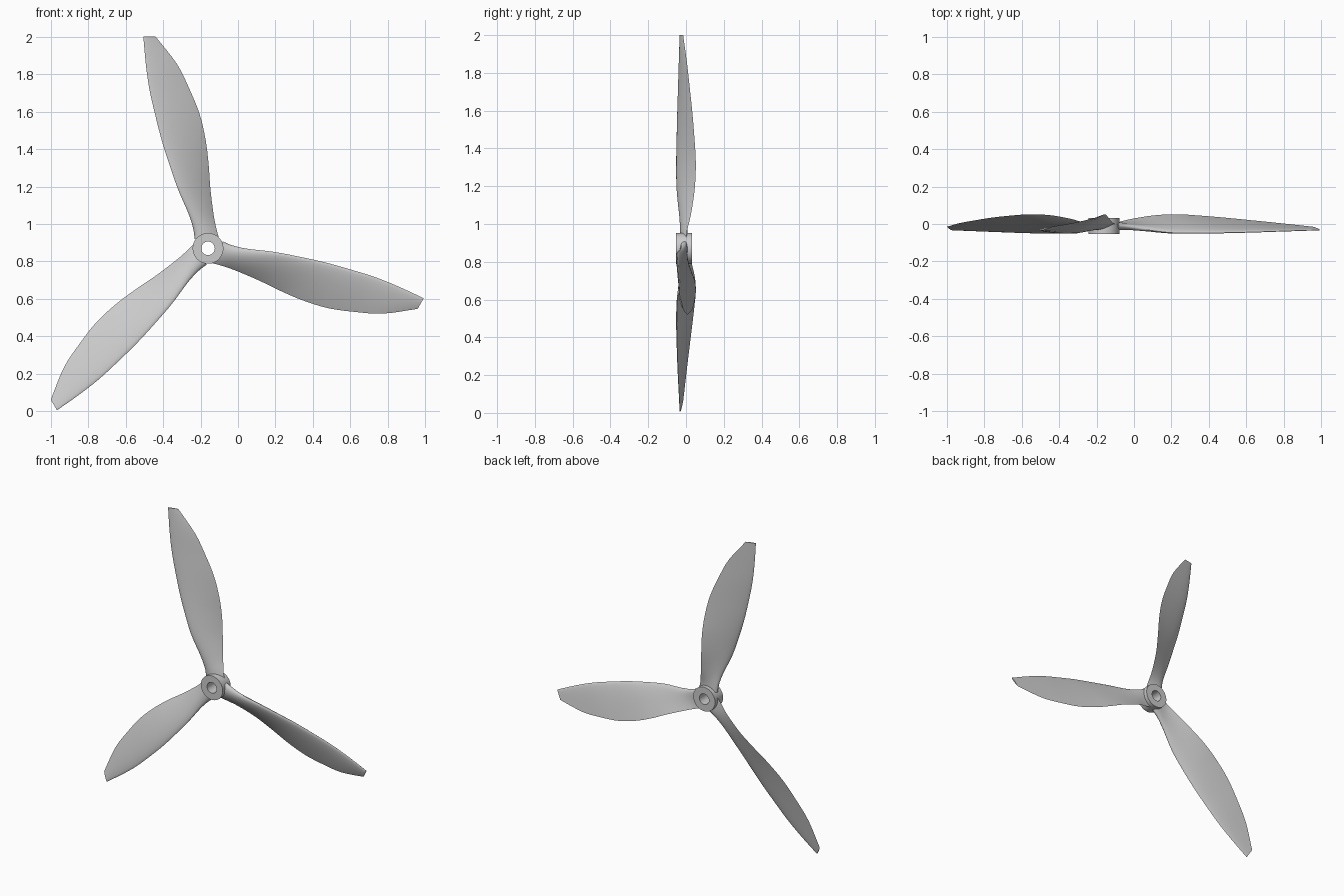
import bpy, bmesh
from math import sin, cos, pi, radians, sqrt
from mathutils import Matrix, Vector

if "Cube" in bpy.data.objects:
    bpy.data.objects.remove(bpy.data.objects["Cube"])

HUB = Vector((-0.16, 0.0, 0.87))

# Blade stations: span, leading x, trailing x, leading y, trailing y, thickness
STATIONS = [
    (0.05, -0.072, 0.060, -0.010, 0.002, 0.040),
    (0.10, -0.078, 0.046, -0.014, 0.007, 0.038),
    (0.18, -0.102, 0.030, -0.028, 0.026, 0.034),
    (0.315, -0.160, 0.013, -0.046, 0.046, 0.030),
    (0.45, -0.207, 0.003, -0.049, 0.052, 0.027),
    (0.58, -0.248, -0.013, -0.047, 0.045, 0.024),
    (0.717, -0.283, -0.045, -0.044, 0.034, 0.021),
    (0.85, -0.313, -0.099, -0.040, 0.020, 0.018),
    (0.984, -0.332, -0.166, -0.036, 0.005, 0.014),
    (1.13, -0.345, -0.280, -0.032, -0.015, 0.008),
]


def smooth_rows(rows, steps=4):
    """Catmull-Rom interpolation of the station values."""
    out = []
    n = len(rows)
    for i in range(n - 1):
        a, b, c, d = rows[max(i - 1, 0)], rows[i], rows[i + 1], rows[min(i + 2, n - 1)]
        for s in range(steps):
            t = s / steps
            out.append([0.5 * (2 * q + (r - p) * t + (2 * p - 5 * q + 4 * r - w) * t * t
                               + (3 * q - p - 3 * r + w) * t ** 3)
                        for p, q, r, w in zip(a, b, c, d)])
    out.append(list(rows[-1]))
    return out


def airfoil(n=12):
    """Closed section: (chord fraction, half thickness, camber)."""
    pts = []
    for k in range(2 * n):
        u = 0.5 + 0.5 * cos(pi * k / n)          # trailing -> leading -> trailing
        side = -1 if k <= n else 1
        h = 5 * (0.2969 * sqrt(u) - 0.126 * u - 0.3516 * u * u
                 + 0.2843 * u ** 3 - 0.1036 * u ** 4)
        pts.append((u, side * h, u * (1 - u)))
    return pts


def finish(bm, name):
    bmesh.ops.recalc_face_normals(bm, faces=bm.faces)
    me = bpy.data.meshes.new(name)
    bm.to_mesh(me)
    bm.free()
    ob = bpy.data.objects.new(name, me)
    bpy.context.collection.objects.link(ob)
    bpy.ops.object.select_all(action='DESELECT')
    ob.select_set(True)
    bpy.context.view_layer.objects.active = ob
    bpy.ops.object.shade_smooth_by_angle(angle=radians(40))
    return ob


def loft(bm, rings, cyclic=False):
    n = len(rings[0])
    pairs = list(zip(rings, rings[1:] + rings[:1])) if cyclic else list(zip(rings, rings[1:]))
    for a, b in pairs:
        for j in range(n):
            bm.faces.new((a[j], a[(j + 1) % n], b[(j + 1) % n], b[j]))


# Twisted, swept blades around the hub axis
def make_blade(name, angle):
    bm = bmesh.new()
    rot = Matrix.Translation(HUB) @ Matrix.Rotation(angle, 4, 'Y')
    rings = []
    for z, xl, xr, yl, yr, th in smooth_rows(STATIONS):
        chord = Vector((xr - xl, yr - yl, 0))
        nrm = Vector((-chord.y, chord.x, 0)).normalized()
        ring = []
        for u, h, c in airfoil():
            p = Vector((xl, yl, z)) + chord * u + nrm * (h * th - c * th * 0.6)
            ring.append(bm.verts.new(rot @ p))
        rings.append(ring)
    loft(bm, rings)
    bm.faces.new(rings[0])
    bm.faces.new(rings[-1])
    return finish(bm, name)


for i, label in enumerate(("top", "right", "left")):
    make_blade("blade_" + label, radians(120 * i))

# Hub sleeve with a through bore
bm = bmesh.new()
rings = []
for r, y in ((0.036, -0.054), (0.082, -0.054), (0.082, 0.033), (0.036, 0.033)):
    rings.append([bm.verts.new(HUB + Vector((r * cos(2 * pi * k / 64), y, r * sin(2 * pi * k / 64))))
                  for k in range(64)])
loft(bm, rings, cyclic=True)
finish(bm, "hub")
